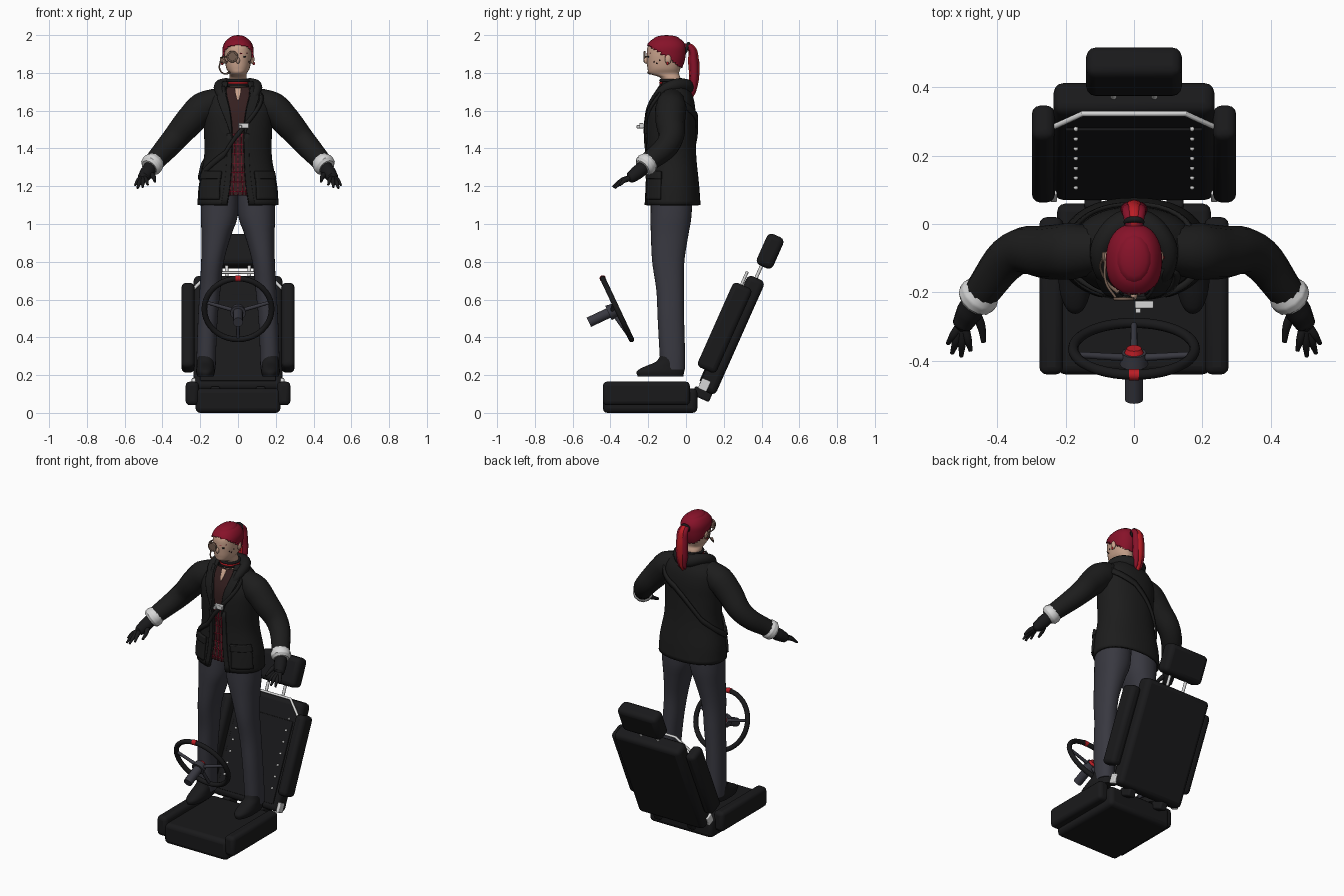
import bpy, bmesh, math
from mathutils import Vector, Matrix

if "Cube" in bpy.data.objects:
    bpy.data.objects.remove(bpy.data.objects["Cube"])


def material(name, *rgb):
    m = bpy.data.materials.new(name)
    m.use_nodes = True
    m.diffuse_color = (*rgb, 1)
    bsdf = m.node_tree.nodes["Principled BSDF"]
    bsdf.inputs["Base Color"].default_value = (*rgb, 1)
    bsdf.inputs["Roughness"].default_value = 0.7
    return m


CLOTH = material("black cloth", .012, .012, .012)
LEATHER = material("black leather", .010, .010, .011)
SLATE = material("slate grey", .040, .040, .052)
CRIMSON = material("crimson hair", .24, .006, .022)
RED = material("bright red", .50, .012, .018)
SKIN = material("skin", .58, .36, .26)
WHITE = material("pale silver", .68, .68, .68)
SHIRT = material("dark maroon", .035, .014, .014)
BRASS = material("dull brass", .17, .11, .08)


def finish(ob, name, mat):
    ob.name = ob.data.name = name
    ob.data.materials.clear()
    ob.data.materials.append(mat)
    bpy.ops.object.select_all(action="DESELECT")
    ob.select_set(True)
    bpy.context.view_layer.objects.active = ob
    bpy.ops.object.shade_smooth_by_angle(angle=math.radians(40))
    return ob


def box(name, loc, size, mat, bevel=0.02, tilt=0.0):
    bpy.ops.mesh.primitive_cube_add(size=1, location=loc, rotation=(tilt, 0, 0))
    ob = bpy.context.object
    ob.data.transform(Matrix.Diagonal((*size, 1)))
    mod = ob.modifiers.new("rounded edges", "BEVEL")
    mod.width, mod.segments = bevel, 3
    return finish(ob, name, mat)


def ball(name, loc, size, mat):
    bpy.ops.mesh.primitive_uv_sphere_add(segments=14, ring_count=8, radius=1, location=loc)
    ob = bpy.context.object
    ob.data.transform(Matrix.Diagonal((*size, 1)))
    return finish(ob, name, mat)


def ring(name, loc, major, minor, mat, tilt=0.0):
    bpy.ops.mesh.primitive_torus_add(location=loc, rotation=(tilt, 0, 0), major_radius=major,
                                     minor_radius=minor, major_segments=40, minor_segments=10)
    return finish(bpy.context.object, name, mat)


def tube(name, points, mat, kind="AUTO"):
    """Round tube through (x, y, z, radius) points."""
    cu = bpy.data.curves.new(name, "CURVE")
    cu.dimensions, cu.bevel_depth, cu.bevel_resolution = "3D", 1, 4
    cu.resolution_u, cu.use_fill_caps = 6, True
    sp = cu.splines.new("BEZIER")
    sp.bezier_points.add(len(points) - 1)
    for bp, p in zip(sp.bezier_points, points):
        bp.co, bp.radius = p[:3], p[3]
        bp.handle_left_type = bp.handle_right_type = kind
    ob = bpy.data.objects.new(name, cu)
    bpy.context.collection.objects.link(ob)
    bpy.ops.object.select_all(action="DESELECT")
    ob.select_set(True)
    bpy.context.view_layer.objects.active = ob
    bpy.ops.object.convert(target="MESH")
    return finish(bpy.context.object, name, mat)


def sample(rows, z):
    """Smooth interpolation of rows whose first value is the height."""
    z = min(max(z, rows[0][0]), rows[-1][0])
    i = max(k for k in range(len(rows) - 1) if rows[k][0] <= z)
    p, q = rows[i], rows[i + 1]
    o, r = rows[max(i - 1, 0)], rows[min(i + 2, len(rows) - 1)]
    h = q[0] - p[0]
    t = (z - p[0]) / h
    out = []
    for k in range(1, len(p)):
        m0 = (q[k] - o[k]) / (q[0] - o[0]) * h
        m1 = (r[k] - p[k]) / (r[0] - p[0]) * h
        out.append((2*t**3 - 3*t*t + 1) * p[k] + (t**3 - 2*t*t + t) * m0
                   + (3*t*t - 2*t**3) * q[k] + (t**3 - t*t) * m1)
    return out


def on_body(rows, a, z, off=0.0):
    """Point on a lofted body; angle 0 faces the front, positive is its left."""
    x, y, rx, ry = sample(rows, z)
    s, c = math.sin(a), math.cos(a)
    return Vector((x + (rx + off) * math.copysign(abs(s) ** .9, s),
                   y - (ry + off) * math.copysign(abs(c) ** .9, c), z))


def skin_grid(name, grid, mat, thick=0.0, closed=False, keep=None):
    bm = bmesh.new()
    vs = [[bm.verts.new(p) for p in row] for row in grid]
    for lo, hi in zip(vs, vs[1:]):
        for i in range(len(lo) - 1):
            quad = (lo[i], lo[i + 1], hi[i + 1], hi[i])
            mid = sum((v.co for v in quad), Vector()) / 4
            if keep is None or keep(mid):
                bm.faces.new(quad)
    if closed:
        bmesh.ops.remove_doubles(bm, verts=bm.verts, dist=1e-5)
        if keep is None:
            bmesh.ops.holes_fill(bm, edges=bm.edges)
    bmesh.ops.delete(bm, geom=[v for v in bm.verts if not v.link_faces], context="VERTS")
    me = bpy.data.meshes.new(name)
    bm.to_mesh(me)
    bm.free()
    ob = bpy.data.objects.new(name, me)
    bpy.context.collection.objects.link(ob)
    if thick:
        mod = ob.modifiers.new("thickness", "SOLIDIFY")
        mod.thickness, mod.offset = thick, -1
    return finish(ob, name, mat)


def patch(name, rows, mat, z0, z1, left, right, off=0.0, thick=0.0, nz=24, na=40, **kw):
    """Piece of a body surface between two angle limits (functions of height)."""
    grid = []
    for j in range(nz + 1):
        z = z0 + (z1 - z0) * j / nz
        a, b = left(z), right(z)
        grid.append([on_body(rows, a + (b - a) * i / na, z, off) for i in range(na + 1)])
    return skin_grid(name, grid, mat, thick, **kw)


def loft(name, rows, mat, off=0.0, nz=24, keep=None, thick=0.0):
    return patch(name, rows, mat, rows[0][0], rows[-1][0], lambda z: 0, lambda z: math.tau,
                 off, thick, nz, 32, closed=True, keep=keep)


# Seat base
box("seat_cushion", (0, -.19, .065), (.45, .50, .13), LEATHER, .025)
for s, side in ((1, "left"), (-1, "right")):
    box(side + "_cushion_bolster", (s * .242, -.21, .103), (.07, .46, .125), LEATHER, .022)

# Reclined seat back, placed in its own tilted frame
LEAN = math.radians(-24)
TILT = Matrix.Translation((0, .2375, .414)) @ Matrix.Rotation(LEAN, 4, "X")
back = lambda x, y, z: TILT @ Vector((x, y, z))
box("seat_back", back(0, .004, 0), (.47, .10, .66), LEATHER, .028, LEAN)
box("headrest", back(0, .01, .488), (.28, .095, .18), LEATHER, .028, LEAN)
box("back_panel", back(0, -.049, -.04), (.40, .008, .50), LEATHER, .003, LEAN)
for s, side in ((1, "left"), (-1, "right")):
    box(side + "_back_bolster", back(s * .265, -.045, .02), (.068, .11, .49), LEATHER, .025, LEAN)
    tube(side + "_headrest_post", [(*back(s * .06, 0, z), .009) for z in (.30, .42)], WHITE)
    box(side + "_hinge", back(s * .235, -.02, -.30), (.02, .05, .06), WHITE, .005, LEAN)
    box(side + "_hinge_arm", (s * .12, .085, .10), (.05, .10, .05), LEATHER, .01, LEAN)
    for i in range(7):
        ball(side + "_stud", back(s * .17, -.054, -.20 + i * .07), (.007, .007, .007), WHITE)
tube("back_trim", [(*back(x, -.056, z), .008) for x, z in
                   ((-.235, .24), (-.15, .335), (.15, .335), (.235, .24))], WHITE, "VECTOR")

# Steering wheel and column
TURN = math.radians(-64.8)
HUB = Matrix.Translation((0, -.365, .55)) @ Matrix.Rotation(TURN, 4, "X")
wheel = lambda x, y, z, r: (*(HUB @ Vector((x, y, z))), r)
ring("wheel_rim", HUB.translation, .178, .015, LEATHER, TURN)
for x, y in ((.172, -.04), (-.172, -.04), (0, .174)):
    tube("wheel_spoke", [wheel(0, 0, -.03, .011), wheel(x, y, 0, .009)], SLATE)
tube("wheel_hub", [wheel(0, 0, -.05, .042), wheel(0, 0, -.012, .036)], SLATE)
tube("horn_button", [wheel(0, 0, -.012, .028), wheel(0, 0, .002, .022)], RED)
tube("wheel_column", [wheel(0, 0, -.165, .027), wheel(0, 0, -.04, .027)], SLATE)
tube("wheel_marker", [wheel(-.014, -.179, 0, .0165), wheel(.014, -.179, 0, .0165)], RED)

# Trousers and shoes
for s, side in ((1, "left"), (-1, "right")):
    leg = [(.23, .168, -.07, .050, .064), (.30, .168, -.072, .051, .067),
           (.50, .160, -.080, .052, .070), (.65, .148, -.084, .055, .073),
           (.80, .135, -.094, .060, .085), (.95, .113, -.086, .080, .100),
           (1.03, .100, -.080, .097, .108), (1.16, .095, -.075, .100, .110)]
    loft(side + "_trouser_leg", [(z, s * x, y, a, b) for z, x, y, a, b in leg], SLATE)
    shoe = [(.192, -.135, .043, .120), (.22, -.135, .050, .126), (.245, -.115, .047, .105),
            (.27, -.085, .046, .075), (.31, -.075, .044, .058)]
    loft(side + "_shoe", [(z, s * .172, y, a, b) for z, y, a, b in shoe], LEATHER, nz=12)

# Shirt and open jacket
TORSO = [(1.10, 0, -.07, .215, .147), (1.20, 0, -.07, .208, .140), (1.35, 0, -.075, .180, .130),
         (1.50, 0, -.08, .180, .130), (1.60, 0, -.077, .182, .127), (1.67, 0, -.07, .163, .108),
         (1.72, 0, -.068, .115, .082), (1.76, 0, -.072, .078, .066)]
OPENING = [(1.10, .24), (1.20, .17), (1.35, .15), (1.55, .16), (1.67, .32), (1.76, .75)]
gap = lambda z: sample(OPENING, z)[0]
patch("jacket", TORSO, CLOTH, 1.10, 1.755, gap, lambda z: math.tau - gap(z), thick=.014, nz=30, na=56)
patch("shirt", TORSO, SHIRT, 1.15, 1.725, lambda z: -1, lambda z: 1, -.012)
patch("throat", TORSO, SKIN, 1.655, 1.72, lambda z: -(z - 1.65) * 1.7, lambda z: (z - 1.65) * 1.7,
      -.009, .002, 6, 6)
for a in (-.18, -.09, 0, .09, .18):
    patch("shirt_stripe", TORSO, CRIMSON, 1.15, 1.48, lambda z: a - .011, lambda z: a + .011,
          -.009, .002, 12, 1)
for i in range(7):
    z = 1.17 + i * .05
    patch("shirt_cross_stripe", TORSO, CRIMSON, z, z + .004, lambda z: -.2, lambda z: .2,
          -.008, .002, 1, 6)
for s, side in ((1, "left"), (-1, "right")):
    # lapels, pockets and hem edges follow the jacket surface
    def strip(name, z0, z1, lo, hi, off):
        ends = (lo, hi) if s > 0 else (lambda z: -hi(z), lambda z: -lo(z))
        patch(side + name, TORSO, CLOTH, z0, z1, *ends, off, off + .004, 10, 10)
    strip("_lapel", 1.45, 1.73, gap, lambda z: gap(z) + (z - 1.45) * 1.5, .012)
    strip("_pocket", 1.13, 1.25, lambda z: .42, lambda z: 1.15, .012)
    strip("_pocket_flap", 1.24, 1.28, lambda z: .40, lambda z: 1.17, .018)
    strip("_front_placket", 1.10, 1.48, gap, lambda z: gap(z) + .14, .006)

# Lowered hood and collar
tube("hood", [(-.055, -.178, 1.62, .012), (-.095, -.13, 1.70, .026), (-.085, -.05, 1.735, .034),
              (0, .005, 1.725, .042), (.085, -.05, 1.735, .034), (.095, -.13, 1.70, .026),
              (.055, -.178, 1.62, .012)], CLOTH)

# Shoulder strap with buckle
KEYS = [(.9, 1.70), (.15, 1.52), (-.35, 1.37), (-1.3, 1.25), (-2.4, 1.38), (-3.3, 1.56), (-5.1, 1.70)]
path = [Vector(p).lerp(Vector(q), t / 10) for p, q in zip(KEYS, KEYS[1:]) for t in range(10)]
skin_grid("shoulder_strap", [[on_body(TORSO, a, z + d, .014) for a, z in reversed(path)]
                             for d in (-.018, .018)], CLOTH, .012)
box("strap_buckle", (.03, -.236, 1.52), (.055, .022, .028), WHITE, .004)
box("buckle_tongue", (.012, -.246, 1.515), (.016, .03, .018), WHITE, .003)

# Sleeves, cuffs and gloved hands
for s, side in ((1, "left"), (-1, "right")):
    limb = lambda name, pts, mat: tube(side + name, [(s * x, y, z, r) for x, y, z, r in pts], mat)
    limb("_sleeve", [(.10, -.075, 1.655, .068), (.185, -.08, 1.615, .083), (.25, -.083, 1.55, .079),
                     (.345, -.085, 1.44, .066), (.455, -.21, 1.317, .051)], CLOTH)
    limb("_cuff", [(.438, -.19, 1.336, .050), (.450, -.206, 1.321, .060),
                   (.462, -.220, 1.307, .059), (.470, -.230, 1.298, .046)], WHITE)
    limb("_glove", [(.455, -.21, 1.315, .036), (.482, -.258, 1.272, .038),
                    (.502, -.295, 1.245, .030), (.508, -.31, 1.238, .012)], LEATHER)
    for x, y, z in ((.545, -.35, 1.205), (.532, -.378, 1.19), (.505, -.387, 1.195), (.478, -.37, 1.208)):
        root = Vector((.5, -.285, 1.252)).lerp(Vector((x, y, z)), .18)
        limb("_finger", [(*root, .014), ((root.x + x) / 2, (root.y + y) / 2, (root.z + z) / 2 + .008, .0125),
                         (x, y, z, .006)], LEATHER)
    limb("_thumb", [(.472, -.25, 1.275, .017), (.448, -.295, 1.25, .013), (.440, -.345, 1.225, .007)], LEATHER)

# Head, ears and face
HEAD = [(1.69, 0, -.075, .046, .050), (1.775, 0, -.083, .046, .053), (1.795, 0, -.115, .046, .078),
        (1.82, 0, -.117, .060, .086), (1.86, 0, -.112, .069, .095), (1.90, 0, -.109, .073, .099),
        (1.94, 0, -.106, .071, .096), (1.97, 0, -.103, .055, .076), (1.985, 0, -.102, .034, .048),
        (1.991, 0, -.102, .004, .006)]
loft("head", HEAD, SKIN, nz=40)
loft("hair", HEAD, CRIMSON, off=.009, nz=60, thick=.012,
     keep=lambda p: p.z > 1.815 and p.y > -.085 - (p.z - 1.87) * 1.5)
ball("hair_crown", (0, -.102, 1.975), (.052, .072, .025), CRIMSON)
ball("nose", (0, -.208, 1.866), (.010, .015, .018), SKIN)
ball("lips", (0, -.198, 1.828), (.020, .006, .006), BRASS)
for s, side in ((1, "left"), (-1, "right")):
    ball(side + "_ear", (s * .077, -.095, 1.872), (.010, .017, .027), SKIN)
    ball(side + "_earring", (s * .084, -.098, 1.85), (.006, .006, .009), RED)
    ball(side + "_eye", (s * .030, -.198, 1.886), (.013, .005, .005), LEATHER)
    tube(side + "_eyebrow", [(s * .012, -.207, 1.902, .003), (s * .048, -.186, 1.906, .003)], CRIMSON)
    for y, z in ((-.165, 1.86), (-.15, 1.85), (-.135, 1.868)):
        p = on_body(HEAD, s * math.acos(min(1, (-.11 - y) / .096)), z)
        ball(side + "_cheek_mark", p, (.004, .004, .004), SHIRT)

# Ponytail
ring("hair_tie", (0, .006, 1.935), .022, .009, LEATHER, math.radians(70))
for x, w, mat in ((0, 1, RED), (-.016, .75, CRIMSON), (.016, .75, CRIMSON), (-.006, .8, RED)):
    tube("ponytail_strand", [(x * .4, -.015, 1.935, .016), (x, .022, 1.935, .02 * w),
                             (x, .040, 1.86, .030 * w), (x * 1.2, .042, 1.77, .027 * w),
                             (x, .036, 1.70, .017 * w), (x, .030, 1.665 + abs(x), .003)], mat)

# Neck bands, eyepiece and microphone
for z, mat in ((1.735, LEATHER), (1.747, RED), (1.759, LEATHER)):
    ring("neck_band", (0, -.08, z), .054, .008, mat)
tube("eyepiece_lens", [(-.030, -.222, 1.886, .024), (-.030, -.214, 1.886, .024)], BRASS)
ring("eyepiece_rim", (-.030, -.219, 1.886), .026, .005, BRASS, math.pi / 2)
tube("eyepiece_arm", [(-.054, -.215, 1.886, .004), (-.082, -.17, 1.884, .004), (-.084, -.10, 1.88, .004)], BRASS)
tube("earpiece", [(-.076, -.098, 1.868, .018), (-.094, -.098, 1.868, .015)], BRASS)
tube("microphone_arm", [(-.092, -.10, 1.865, .004), (-.098, -.13, 1.825, .004),
                        (-.070, -.18, 1.795, .004), (-.045, -.20, 1.802, .007)], BRASS)
